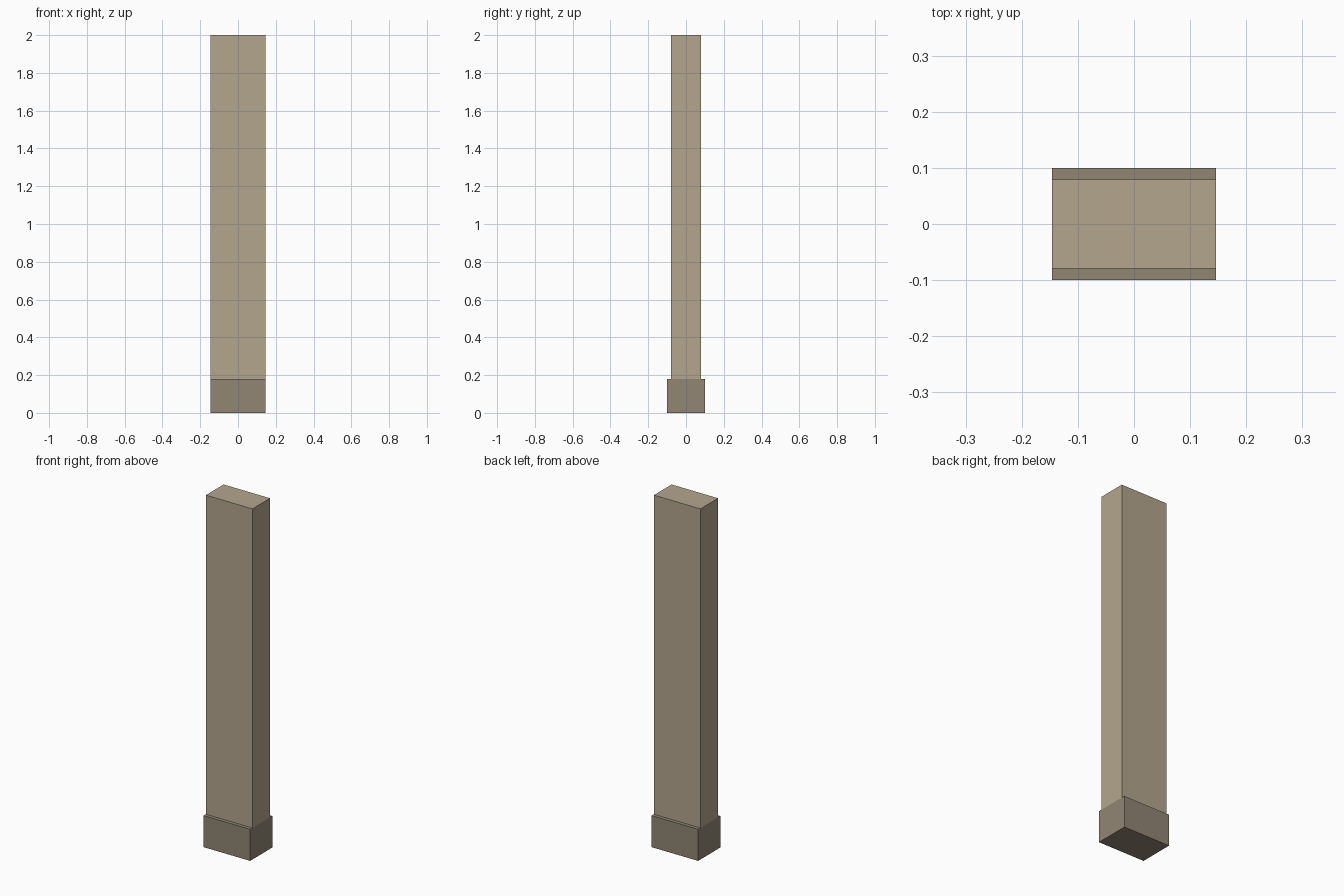
import bpy

if "Cube" in bpy.data.objects:
    bpy.data.objects.remove(bpy.data.objects["Cube"])

WIDTH = 0.293
BASE_H = 0.18


def material(name, color):
    mat = bpy.data.materials.new(name)
    mat.diffuse_color = (*color, 1.0)
    mat.use_nodes = True
    mat.node_tree.nodes["Principled BSDF"].inputs["Base Color"].default_value = mat.diffuse_color
    return mat


def block(name, depth, z0, z1, mat):
    bpy.ops.mesh.primitive_cube_add(size=1, location=(0, 0, (z0 + z1) / 2))
    obj = bpy.context.object
    obj.name = name
    obj.scale = (WIDTH, depth, z1 - z0)
    bpy.ops.object.transform_apply(location=False, rotation=False, scale=True)
    obj.data.materials.append(mat)
    return obj


# Plinth at the foot, wider front and back, flush at the ends
block("wall_plinth", 0.20, 0.0, BASE_H, material("plinth_stone", (0.285, 0.24, 0.175)))

# Tall wall panel standing on the plinth
block("wall_panel", 0.159, BASE_H, 2.0, material("panel_plaster", (0.45, 0.38, 0.27)))
